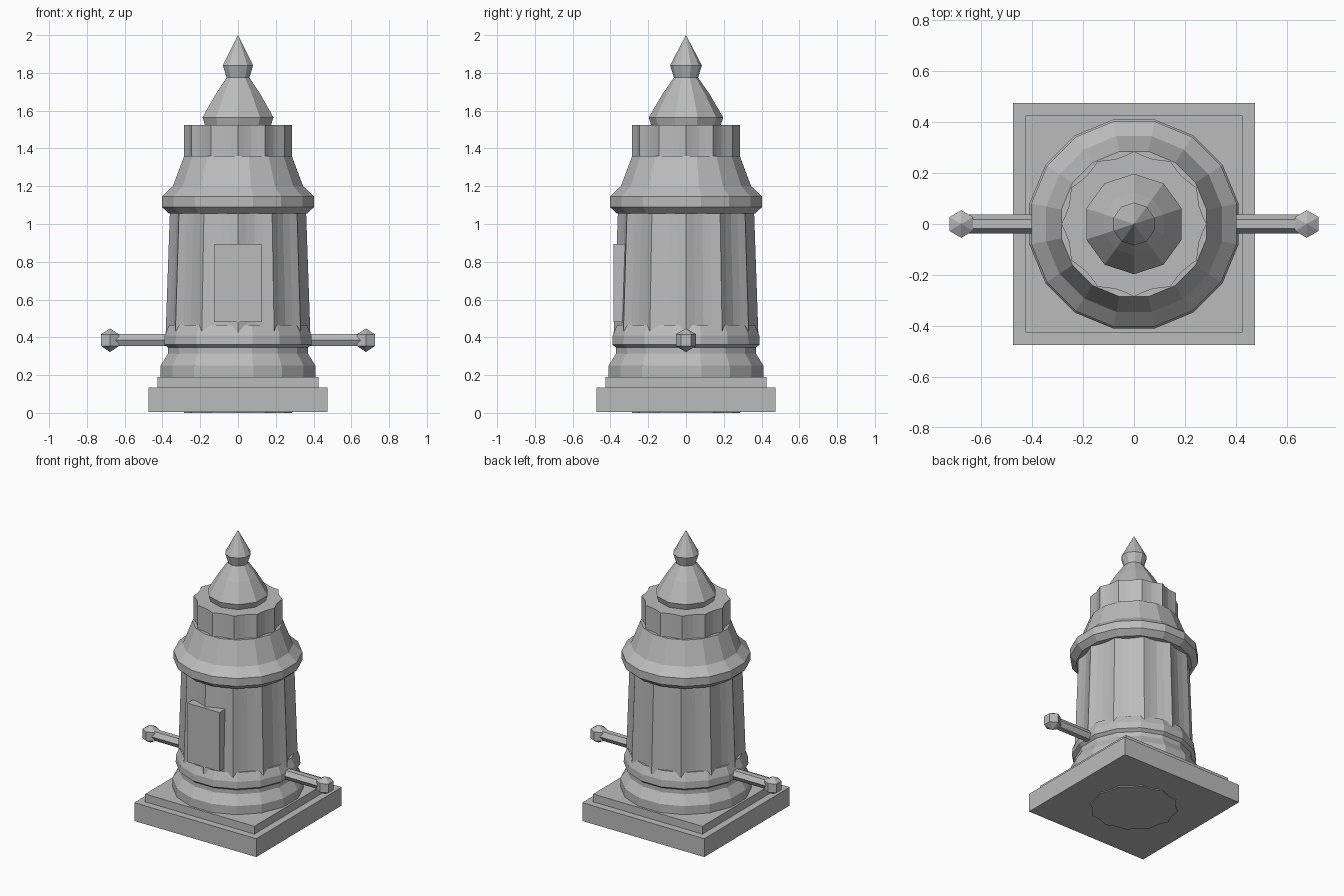
import bpy, bmesh, math

if "Cube" in bpy.data.objects:
    bpy.data.objects.remove(bpy.data.objects["Cube"])

stone = bpy.data.materials.new("grey_stone")
stone.diffuse_color = (0.5, 0.5, 0.5, 1)
stone.use_nodes = True
stone.node_tree.nodes["Principled BSDF"].inputs["Base Color"].default_value = stone.diffuse_color


def finish(name, bm):
    bmesh.ops.recalc_face_normals(bm, faces=bm.faces)
    me = bpy.data.meshes.new(name)
    bm.to_mesh(me)
    bm.free()
    me.materials.append(stone)
    ob = bpy.data.objects.new(name, me)
    bpy.context.collection.objects.link(ob)
    return ob


def loft(name, profile, sides, phase=0.0, shape=(1.0,)):
    """Stack rings of (radius, z); shape repeats a radius factor around the ring."""
    bm = bmesh.new()
    rings = []
    for r, z in profile:
        if r == 0:
            rings.append([bm.verts.new((0, 0, z))])
            continue
        ring = []
        for i in range(sides):
            a = phase + 2 * math.pi * i / sides
            f = r * shape[i % len(shape)]
            ring.append(bm.verts.new((f * math.cos(a), f * math.sin(a), z)))
        rings.append(ring)
    for lo, hi in zip(rings, rings[1:]):
        for i in range(sides):
            j = (i + 1) % sides
            if len(hi) == 1:
                bm.faces.new((lo[i], lo[j], hi[0]))
            else:
                bm.faces.new((lo[i], lo[j], hi[j], hi[i]))
    for ring in (rings[0], rings[-1]):
        if len(ring) > 1:
            bm.faces.new(ring)
    return finish(name, bm)


def box(name, x, y, z):
    bm = bmesh.new()
    bmesh.ops.create_cube(bm, size=1)
    for v in bm.verts:
        v.co = [lo + (c + 0.5) * (hi - lo) for c, (lo, hi) in zip(v.co, (x, y, z))]
    return finish(name, bm)


# Square stepped plinth
box("plinth", (-0.475, 0.475), (-0.475, 0.475), (0.006, 0.135))
box("plinth_step", (-0.425, 0.425), (-0.425, 0.425), (0.135, 0.19))

# Fluted shaft and its narrower core, which shows as the crown on top
flute = (1.0, 0.95, 0.93, 0.95)
loft("fluted_shaft", [(0.385, 0.36), (0.36, 1.08)], 48, shape=flute)
loft("fluted_core", [(0.285, 0), (0.285, 1.525)], 48, shape=flute)

# Sixteen-sided mouldings, radii measured to the flats
flat = math.cos(math.pi / 16)
foot = [(0.41, 0.19), (0.41, 0.25), (0.37, 0.315), (0.37, 0.345),
        (0.39, 0.362), (0.388, 0.41), (0.365, 0.465)]
shoulder = [(0.365, 1.055), (0.403, 1.09), (0.403, 1.145), (0.345, 1.2), (0.285, 1.36)]
for name, prof in (("foot_moulding", foot), ("shoulder_moulding", shoulder)):
    loft(name, [(r / flat, z) for r, z in prof], 16, math.pi / 16)

# Pointed roof with finial
loft("spire", [(0.183, 1.52), (0.197, 1.565), (0.123, 1.69), (0.064, 1.775),
               (0.084, 1.84), (0, 2.0)], 10, math.pi / 2)

# Front door plate
box("door", (-0.125, 0.125), (-0.385, -0.32), (0.48, 0.895))

# Side arms: hexagonal bars with faceted knobs
for side, s in (("left", -1), ("right", 1)):
    bar = loft(side + "_arm", [(0.037, 0.3), (0.037, 0.66)], 6, math.pi / 2)
    bar.rotation_euler = (0, s * math.pi / 2, 0)
    bar.location.z = 0.385
    bm = bmesh.new()
    bmesh.ops.create_uvsphere(bm, u_segments=6, v_segments=3, radius=0.0625)
    knob = finish(side + "_knob", bm)
    knob.location = (s * 0.678, 0, 0.385)
